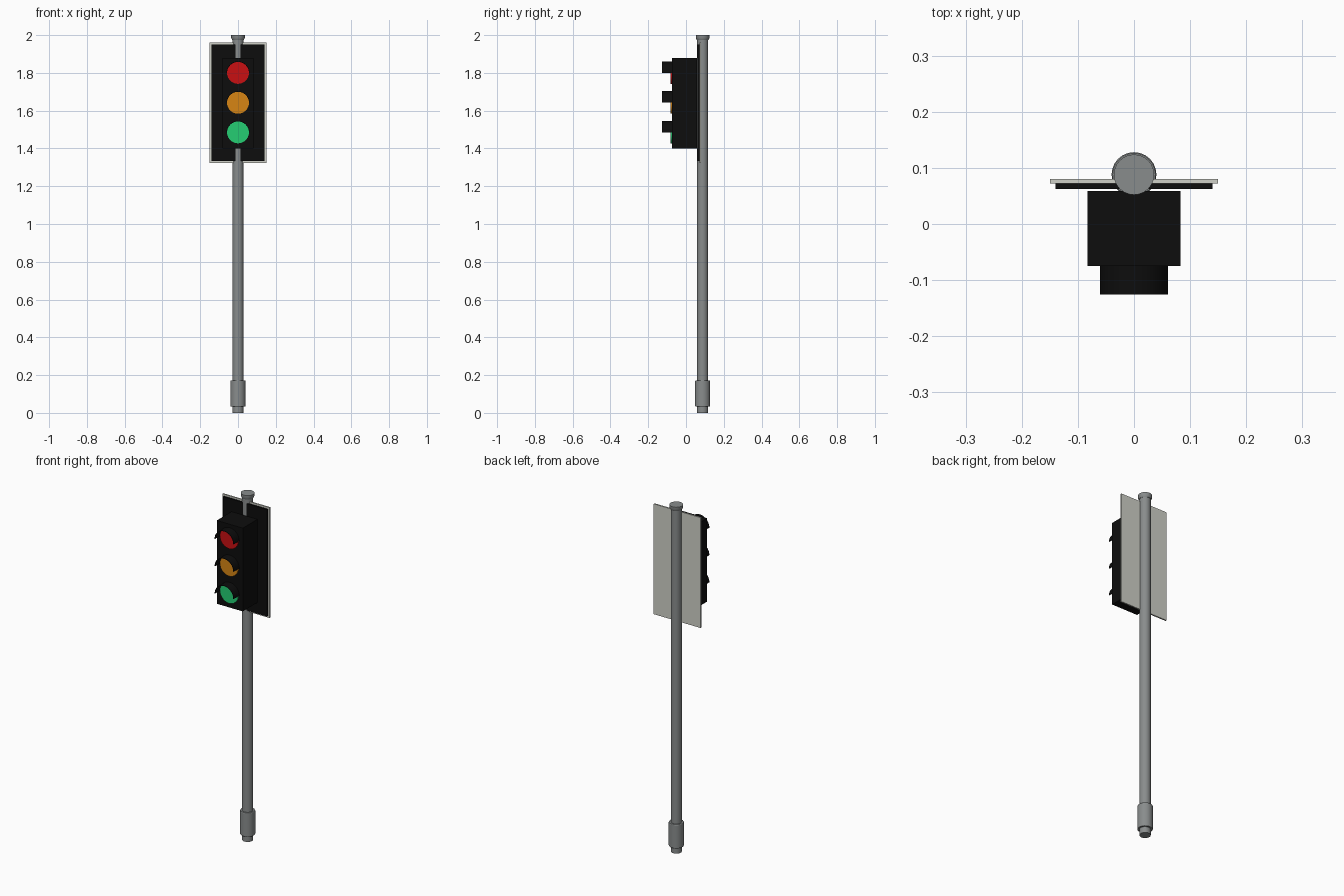
import bpy, bmesh, math

cube = bpy.data.objects.get("Cube")
if cube:
    bpy.data.objects.remove(cube, do_unlink=True)


def material(name, rgb):
    m = bpy.data.materials.new(name)
    m.use_nodes = True
    m.diffuse_color = (*rgb, 1)
    m.node_tree.nodes["Principled BSDF"].inputs["Base Color"].default_value = (*rgb, 1)
    return m


STEEL = material("pole grey", (0.25, 0.265, 0.265))
PALE = material("pale grey", (0.63, 0.64, 0.58))
BLACK = material("black", (0.004, 0.004, 0.004))
RED = material("red", (0.58, 0.005, 0.006))
AMBER = material("amber", (0.68, 0.235, 0.007))
GREEN = material("green", (0.018, 0.61, 0.17))


def finish(name, bm, mat, smooth=False):
    bmesh.ops.recalc_face_normals(bm, faces=bm.faces)
    mesh = bpy.data.meshes.new(name)
    bm.to_mesh(mesh)
    bm.free()
    mesh.materials.append(mat)
    ob = bpy.data.objects.new(name, mesh)
    bpy.context.collection.objects.link(ob)
    if smooth:
        bpy.ops.object.select_all(action='DESELECT')
        ob.select_set(True)
        bpy.context.view_layer.objects.active = ob
        bpy.ops.object.shade_smooth_by_angle(angle=math.radians(30))
    return ob


def box(name, half_width, y, z, mat):
    bm = bmesh.new()
    bmesh.ops.create_cube(bm, size=1)
    for v in bm.verts:
        v.co = (v.co.x * 2 * half_width,
                y[0] + (v.co.y + 0.5) * (y[1] - y[0]),
                z[0] + (v.co.z + 0.5) * (z[1] - z[0]))
    return finish(name, bm, mat)


def lathe(name, profile, y, mat, sides=24):
    """Turn a closed (radius, height) profile around a vertical axis."""
    bm = bmesh.new()
    verts = [bm.verts.new((r, y, z)) for r, z in profile]
    edges = [bm.edges.new(pair) for pair in zip(verts, verts[1:])]
    bmesh.ops.spin(bm, geom=verts + edges, cent=(0, y, 0), axis=(0, 0, 1),
                   angle=math.tau, steps=sides, use_merge=True)
    bmesh.ops.remove_doubles(bm, verts=bm.verts, dist=0.0001)
    return finish(name, bm, mat, True)


def extrude_outline(name, points, y, mat):
    """Extrude an (x, z) outline along y."""
    bm = bmesh.new()
    face = bm.faces.new([bm.verts.new((x, y[0], z)) for x, z in points])
    out = bmesh.ops.extrude_face_region(bm, geom=[face])
    for v in out["geom"]:
        if isinstance(v, bmesh.types.BMVert):
            v.co.y = y[1]
    return finish(name, bm, mat, True)


def arc(radius, z, start, end, steps):
    angles = [start + (end - start) * i / steps for i in range(steps + 1)]
    return [(radius * math.cos(a), z + radius * math.sin(a)) for a in angles]


# Pole, with its base sleeve and top cap
POLE_Y = 0.088
lathe("pole", [(0, 0), (0.029, 0), (0.029, 1.99), (0, 1.99)], POLE_Y, STEEL)
lathe("base_sleeve", [(0.028, 0.034), (0.038, 0.034), (0.04, 0.037), (0.04, 0.168),
                      (0.038, 0.171), (0.028, 0.171)], POLE_Y, STEEL)
lathe("pole_cap", [(0, 1.975), (0.031, 1.975), (0.036, 1.985), (0.036, 2), (0, 2)],
      POLE_Y, STEEL)

# Backing board and signal housing
box("board_back", 0.15, (0.072, 0.08), (1.324, 1.96), PALE)
box("board_front", 0.14, (0.062, 0.073), (1.334, 1.95), BLACK)
box("housing", 0.083, (-0.075, 0.059), (1.4, 1.88), BLACK)

# Lamps, each under a half-round visor
for name, z, mat in (("red", 1.8, RED), ("amber", 1.642, AMBER), ("green", 1.485, GREEN)):
    extrude_outline(name + "_lens", arc(0.058, z, 0, math.tau, 32)[:-1], (-0.082, -0.07), mat)
    shell = arc(0.061, z, 0, math.pi, 16) + arc(0.058, z, math.pi, 0, 16)
    extrude_outline(name + "_visor", shell, (-0.126, -0.074), BLACK)
